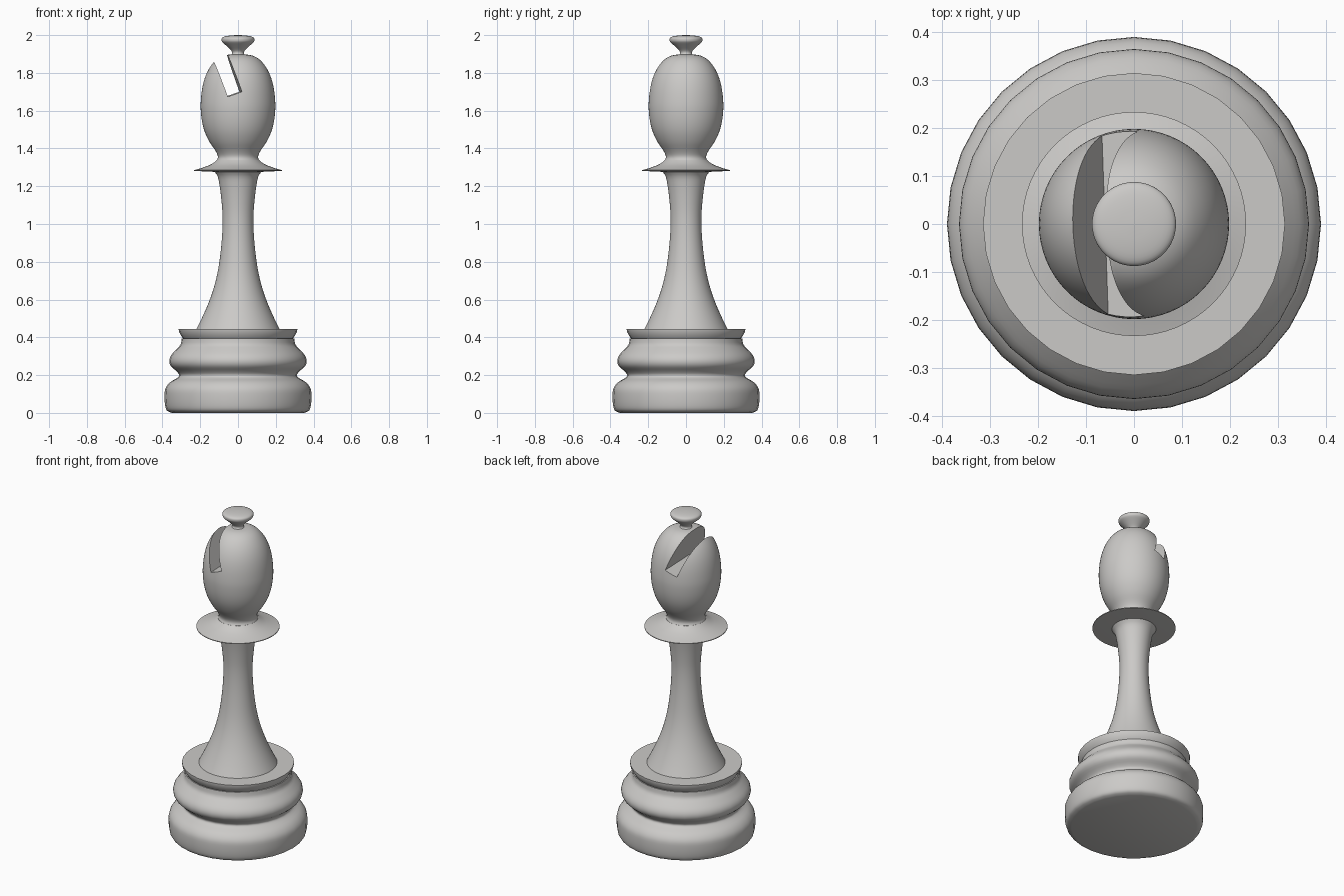
import bpy, bmesh, math
from mathutils import Euler, Vector

cube = bpy.data.objects.get("Cube")
if cube:
    bpy.data.objects.remove(cube, do_unlink=True)

stone = bpy.data.materials.new("warm_grey")
stone.use_nodes = True
colour = (0.6, 0.59, 0.575, 1)
stone.diffuse_color = colour
stone.node_tree.nodes["Principled BSDF"].inputs["Base Color"].default_value = colour


def refine(points, steps=3):
    """Catmull-Rom interpolation through a profile."""
    p = [Vector(q) for q in points]
    p = [2 * p[0] - p[1]] + p + [2 * p[-1] - p[-2]]
    out = []
    for a, b, c, d in zip(p, p[1:], p[2:], p[3:]):
        for i in range(steps):
            t = i / steps
            out.append(0.5 * (2 * b + (c - a) * t + (2 * a - 5 * b + 4 * c - d) * t ** 2
                              + (3 * b - a - 3 * c + d) * t ** 3))
    return out + [p[-2]]


def finish(obj, angle=35):
    obj.data.shade_smooth()
    obj.data.set_sharp_from_angle(angle=math.radians(angle))


def lathe(name, points, sides, smooth_profile=True):
    """Spin a (radius, height) profile about z into a closed solid."""
    profile = refine(points) if smooth_profile else [Vector(q) for q in points]
    bm = bmesh.new()
    rings = []
    for r, z in profile:
        rings.append([bm.verts.new((r * math.cos(k * math.tau / sides),
                                    r * math.sin(k * math.tau / sides), z))
                      for k in range(sides)])
    for low, high in zip(rings, rings[1:]):
        for k in range(sides):
            n = (k + 1) % sides
            bm.faces.new((low[k], low[n], high[n], high[k]))
    bm.faces.new(rings[0][::-1])
    bm.faces.new(rings[-1])
    mesh = bpy.data.meshes.new(name)
    bm.to_mesh(mesh)
    bm.free()
    mesh.materials.append(stone)
    obj = bpy.data.objects.new(name, mesh)
    bpy.context.collection.objects.link(obj)
    finish(obj)
    return obj


# Turned foot with two rounded mouldings
lathe("base", [(0.35, 0), (0.376, 0.012), (0.386, 0.04), (0.389, 0.09), (0.384, 0.13),
               (0.36, 0.162), (0.322, 0.185), (0.312, 0.2), (0.325, 0.22), (0.355, 0.247),
               (0.364, 0.275), (0.354, 0.305), (0.325, 0.338), (0.304, 0.362),
               (0.298, 0.395)], 32)

# Flat-topped collar on the foot
lathe("base_collar", [(0.29, 0.392), (0.299, 0.405), (0.313, 0.43), (0.314, 0.445)],
      32, False)

# Waisted stem flaring at both ends
lathe("stem", [(0.222, 0.44), (0.19, 0.505), (0.155, 0.585), (0.126, 0.67), (0.105, 0.76),
               (0.091, 0.86), (0.083, 0.96), (0.082, 1.05), (0.088, 1.13), (0.097, 1.2),
               (0.107, 1.25), (0.126, 1.28)], 64)

# Thin flange under the head
lathe("neck_flange", [(0.12, 1.276), (0.233, 1.281), (0.233, 1.285), (0.2, 1.294),
                      (0.16, 1.308), (0.13, 1.323), (0.113, 1.338)], 64, False)

# Egg-shaped head
head = lathe("head", [(0.113, 1.336), (0.107, 1.35), (0.109, 1.367), (0.122, 1.392),
                      (0.15, 1.433), (0.175, 1.485), (0.19, 1.54), (0.197, 1.6),
                      (0.197, 1.65), (0.19, 1.715), (0.175, 1.775), (0.15, 1.828),
                      (0.115, 1.87), (0.075, 1.892), (0.035, 1.898)], 64)

# Slanted slot through the head
turn = Euler((0, math.radians(-20), math.radians(2)))
floor = Vector((-0.023, 0, 1.687))
bpy.ops.mesh.primitive_cube_add(size=1, rotation=turn,
                                location=floor + turn.to_matrix() @ Vector((0, 0, 0.25)))
cutter = bpy.context.object
cutter.name = "slot_cutter"
cutter.scale = (0.079, 0.8, 0.5)
cutter.data.materials.append(stone)
cutter.hide_render = True
slot = head.modifiers.new("slot", "BOOLEAN")
slot.operation = "DIFFERENCE"
slot.solver = "EXACT"
slot.object = cutter
bpy.context.view_layer.objects.active = head
bpy.ops.object.modifier_apply(modifier="slot")
bpy.data.objects.remove(cutter, do_unlink=True)
finish(head, 30)

# Button finial
lathe("finial", [(0.045, 1.89), (0.032, 1.902), (0.035, 1.918), (0.06, 1.942),
                 (0.082, 1.962), (0.087, 1.973), (0.085, 1.985), (0.07, 1.993),
                 (0.04, 1.998), (0.005, 2.0)], 64)
